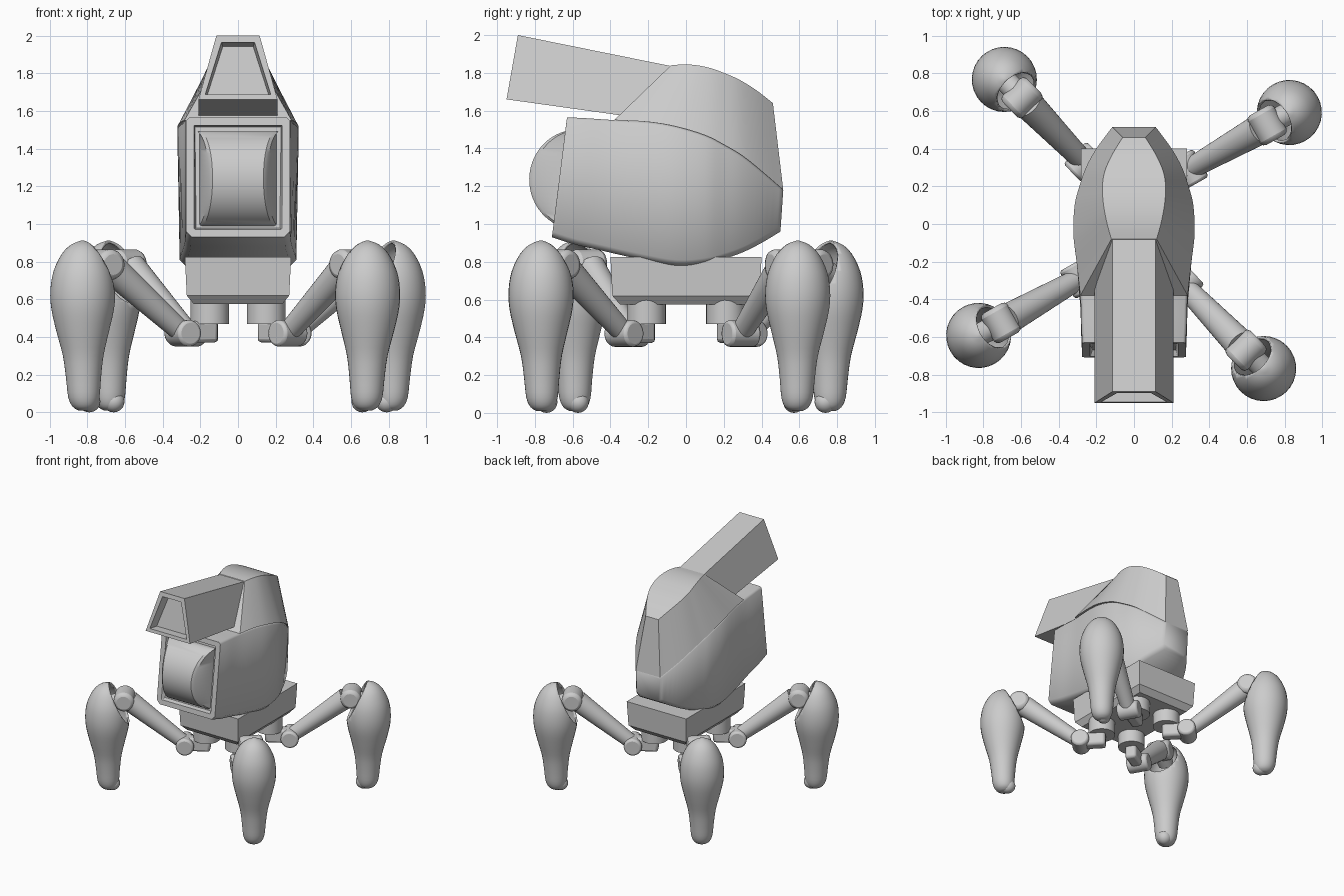
import bpy, bmesh, math
from mathutils import Vector, Matrix

if "Cube" in bpy.data.objects:
    bpy.data.objects.remove(bpy.data.objects["Cube"])


def finish(bm, name, angle=40, bevel=0, limit=50, solid=0):
    bmesh.ops.recalc_face_normals(bm, faces=bm.faces)
    me = bpy.data.meshes.new(name)
    bm.to_mesh(me)
    bm.free()
    ob = bpy.data.objects.new(name, me)
    bpy.context.collection.objects.link(ob)
    bpy.ops.object.select_all(action='DESELECT')
    ob.select_set(True)
    bpy.context.view_layer.objects.active = ob
    bpy.ops.object.shade_smooth_by_angle(angle=math.radians(angle))
    if solid:
        m = ob.modifiers.new("thickness", 'SOLIDIFY')
        m.thickness, m.offset = solid, -1
    if bevel:
        m = ob.modifiers.new("bevel", 'BEVEL')
        m.width, m.segments, m.limit_method = bevel, 2, 'ANGLE'
        m.angle_limit = math.radians(limit)
    return ob


def loft(rings, cap=True):
    """Skin closed rings of points; returns bmesh and its first cap."""
    bm = bmesh.new()
    vs = [[bm.verts.new(p) for p in r] for r in rings]
    n = len(rings[0])
    for a, b in zip(vs, vs[1:]):
        for i in range(n):
            j = (i + 1) % n
            bm.faces.new((a[i], a[j], b[j], b[i]))
    first = None
    if cap:
        first = bm.faces.new(vs[0][::-1])
        bm.faces.new(vs[-1])
    bmesh.ops.recalc_face_normals(bm, faces=bm.faces)
    return bm, first


def smooth_rows(rows, sub=4):
    """Catmull-Rom interpolation of table rows."""
    out = []
    for i in range(len(rows) - 1):
        p = [rows[max(0, min(len(rows) - 1, i + k))] for k in (-1, 0, 1, 2)]
        for s in range(sub):
            t = s / sub
            out.append([0.5 * (2 * b + (c - a) * t + (2 * a - 5 * b + 4 * c - d) * t * t
                               + (3 * b - a - 3 * c + d) * t ** 3) for a, b, c, d in zip(*p)])
    return out + [list(rows[-1])]


def recess(bm, face, rim, slope, depth):
    bmesh.ops.inset_region(bm, faces=[face], thickness=rim)
    bmesh.ops.inset_region(bm, faces=[face], thickness=slope, depth=-depth)


def rod(p0, p1, r0, r1, name, bevel=0, segs=32):
    p0, p1 = Vector(p0), Vector(p1)
    d = p1 - p0
    mat = Matrix.Translation((p0 + p1) / 2) @ d.to_track_quat('Z', 'Y').to_matrix().to_4x4()
    bm = bmesh.new()
    bmesh.ops.create_cone(bm, cap_ends=True, segments=segs, radius1=r0, radius2=r1,
                          depth=d.length, matrix=mat)
    return finish(bm, name, bevel=bevel)


def block(name, lo, hi, bevel=0):
    lo, hi = Vector(lo), Vector(hi)
    bm = bmesh.new()
    bmesh.ops.create_cube(bm, size=1, matrix=Matrix.Translation((lo + hi) / 2)
                          @ Matrix.Diagonal((*(hi - lo), 1)))
    return finish(bm, name, bevel=bevel)


# Hull: y bottom, y top, z bottom, z top, half width bottom, half width top
hull_rows = [
    (-.71, -.63, .93, 1.565, .275, .275), (-.60, -.53, .895, 1.56, .28, .28),
    (-.45, -.38, .86, 1.55, .285, .285), (-.25, -.20, .815, 1.54, .30, .305),
    (-.05, -.05, .78, 1.515, .31, .322), (.10, .10, .79, 1.47, .30, .315),
    (.20, .20, .815, 1.42, .275, .29), (.30, .30, .85, 1.36, .24, .255),
    (.40, .40, .90, 1.28, .19, .20), (.50, .515, .96, 1.18, .115, .115)]


def hull_ring(row):
    yb, yt, zb, zt, wb, wt = row
    c, d = .03, .015
    half = [(wb - c, zb), (wb, zb + c), (wt, zt - d), (wt - d, zt)]
    pts = half + [(-x, z) for x, z in reversed(half)]
    return [(x, yb + (yt - yb) * (z - zb) / (zt - zb), z) for x, z in pts]


bm, front = loft([hull_ring(r) for r in smooth_rows(hull_rows)])
recess(bm, front, .045, .012, .035)
finish(bm, "hull", angle=50, bevel=.014, limit=55)

# Hood on the hull seam: y, z, half width of its flat top
hood_top = [(-.08, 1.84, .12), (-.01, 1.845, .14), (.06, 1.84, .155), (.13, 1.825, .165),
            (.20, 1.80, .168), (.28, 1.765, .155), (.37, 1.71, .115), (.46, 1.64, .06)]
rows = [(h[1], h[3], h[5]) + t for h, t in zip(hull_rows[2:], hood_top)]
bm, _ = loft([[(w, y, z), (a, ty, tz), (-a, ty, tz), (-w, y, z)]
              for y, z, w, ty, tz, a in smooth_rows(rows)])
finish(bm, "hood", angle=35)

# Barrel with recessed muzzle
bm, muzzle = loft([[(.21, yb, zb), (.115, yt, zt), (-.115, yt, zt), (-.21, yb, zb)]
                   for yb, zb, yt, zt in [(-.95, 1.66, -.89, 2.0), (-.2, 1.555, -.05, 1.83)]])
recess(bm, muzzle, .045, .012, .08)
finish(bm, "barrel", angle=30)

# Bulging front drum, narrower at its crest
rings = []
for i in range(25):
    t = i / 24
    a = math.radians(-72 + 147 * t)
    y, z = -.575 - .255 * math.cos(a), 1.235 + .265 * math.sin(a)
    w = .135 + .06 * abs(2 * t - 1) ** 2
    yb = -.64 - .08 * (1.4 - z) / .6 + .03
    rings.append([(.205, yb, z), (w + .02, y + .02, z), (w, y, z),
                  (-w, y, z), (-w - .02, y + .02, z), (-.205, yb, z)])
bm, _ = loft(rings)
finish(bm, "front_drum", angle=35)

# Chassis with chamfered underside
bm, _ = loft([[(sx * x, sy * y, z) for sx, sy in ((1, 1), (-1, 1), (-1, -1), (1, -1))]
              for x, y, z in [(.235, .35, .575), (.272, .39, .62), (.282, .4, .825)]])
finish(bm, "chassis", angle=30)

# One leg in its own frame: x runs outward from the hip
leg = [rod((0, 0, .47), (0, 0, .62), .103, .103, "hip_post"),
       block("hip_link", (-.03, -.045, .37), (.17, .045, .485), .02),
       rod((.165, -.085, .42), (.165, .085, .42), .07, .07, "hip_joint", .015),
       rod((.15, 0, .41), (.6, 0, .765), .055, .082, "thigh"),
       rod((.64, -.09, .785), (.64, .09, .785), .08, .08, "knee_joint", .025),
       rod((.64, 0, .785), (.76, 0, .74), .06, .06, "knee_pin")]

# Shin shell: centre, z, radius, then sliced open on the inner top
shin = [(.765, .01, .03), (.765, .03, .062), (.768, .08, .083), (.77, .18, .093),
        (.772, .3, .108), (.775, .43, .14), (.775, .55, .167), (.775, .65, .172),
        (.775, .75, .155), (.775, .84, .112), (.775, .89, .062), (.775, .912, .008)]
bm, _ = loft([[(c + r * math.cos(k * math.pi / 16), r * math.sin(k * math.pi / 16), z)
               for k in range(32)] for c, z, r in smooth_rows(shin, 3)])
bmesh.ops.bisect_plane(bm, geom=bm.verts[:] + bm.edges[:] + bm.faces[:],
                       plane_co=(.76, 0, .905), plane_no=(-.31, 0, .15), clear_outer=True)
leg.append(finish(bm, "shin_shell", angle=50, solid=.014))

# Toe
bm = bmesh.new()
bmesh.ops.create_uvsphere(bm, u_segments=24, v_segments=12, radius=1,
                          matrix=Matrix.Translation((.735, 0, .058)) @ Matrix.Diagonal((.06, .056, .058, 1)))
leg.append(finish(bm, "toe"))

# Four legs, splayed at different angles
places = [("front_right", .15, -.21, -46), ("back_right", .15, .21, 29.5),
          ("back_left", -.15, .21, 134), ("front_left", -.15, -.21, 209.5)]
for part in leg:
    base = part.name
    for i, (label, x, y, ang) in enumerate(places):
        ob = part if i == 0 else part.copy()
        if i:
            bpy.context.collection.objects.link(ob)
        ob.name = label + "_" + base
        ob.location = (x, y, 0)
        ob.rotation_euler = (0, 0, math.radians(ang))
